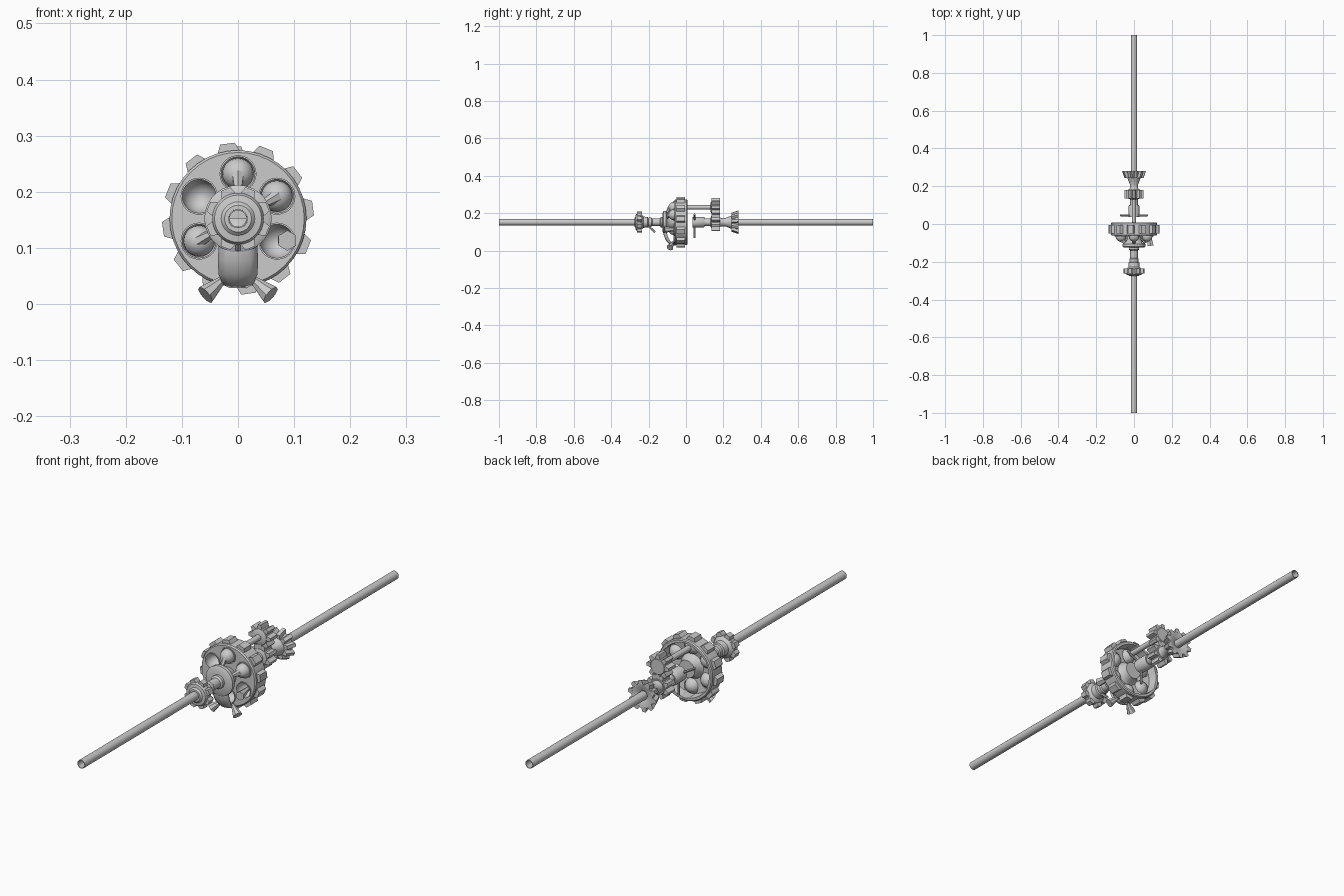
import bpy, bmesh
from math import sin, cos, pi, radians
from mathutils import Vector, Matrix

if "Cube" in bpy.data.objects:
    bpy.data.objects.remove(bpy.data.objects["Cube"])

Z = 0.152          # height of the main shaft axis


def finish(bm, name, smooth=True):
    bmesh.ops.recalc_face_normals(bm, faces=bm.faces)
    me = bpy.data.meshes.new(name)
    bm.to_mesh(me)
    bm.free()
    ob = bpy.data.objects.new(name, me)
    bpy.context.collection.objects.link(ob)
    if smooth:
        bpy.context.view_layer.objects.active = ob
        ob.select_set(True)
        bpy.ops.object.shade_smooth_by_angle(angle=radians(35))
        ob.select_set(False)
    return ob


def lathe(name, prof, n=24, x=0.0, z=Z, closed=False):
    """Spin (radius, y) points around an axis parallel to y."""
    bm = bmesh.new()
    rings = []
    for r, y in prof:
        if r < 1e-6:
            rings.append([bm.verts.new((x, y, z))] * n)
        else:
            rings.append([bm.verts.new((x + r * cos(2 * pi * i / n), y, z + r * sin(2 * pi * i / n)))
                          for i in range(n)])
    pairs = list(zip(rings, rings[1:])) + ([(rings[-1], rings[0])] if closed else [])
    for a, b in pairs:
        for i in range(n):
            j = (i + 1) % n
            q = list(dict.fromkeys((a[i], a[j], b[j], b[i])))
            if len(q) > 2:
                bm.faces.new(q)
    return finish(bm, name)


def teeth(name, count, r0, r1, y0, y1, w0, w1, phase=0.0, z=Z, root0=None, tip0=None):
    """Ring of tapered teeth; root0/tip0 give other radii at y0 for bevel gears."""
    bm = bmesh.new()
    for k in range(count):
        a = radians(phase) + 2 * pi * k / count
        u, t = Vector((cos(a), 0, sin(a))), Vector((-sin(a), 0, cos(a)))
        quad = []
        for y, ra, rb in ((y0, root0 or r0, tip0 or r1), (y1, r0, r1)):
            quad.append([bm.verts.new(u * r + t * w + Vector((0, y, z)))
                         for r, w in ((ra, -w0), (rb, -w1), (rb, w1), (ra, w0))])
        a4, b4 = quad
        bm.faces.new(a4)
        bm.faces.new(b4[::-1])
        for i in range(4):
            bm.faces.new((a4[i], b4[i], b4[(i + 1) % 4], a4[(i + 1) % 4]))
    return finish(bm, name, False)


def cone(name, p0, p1, r0, r1, n=10, smooth=False):
    p0, p1 = Vector(p0), Vector(p1)
    d = p1 - p0
    bm = bmesh.new()
    rot = d.to_track_quat('Z', 'Y').to_matrix().to_4x4()
    bmesh.ops.create_cone(bm, cap_ends=True, segments=n, radius1=r0, radius2=r1, depth=d.length,
                          matrix=Matrix.Translation((p0 + p1) / 2) @ rot)
    return finish(bm, name, smooth)


# two hollow shafts with a gap behind the wheel
for name, y0, y1 in (("front_shaft", -1.0, -0.03), ("rear_shaft", 0.04, 1.0)):
    lathe(name, [(0.017, y0), (0.017, y1), (0.0145, y1), (0.0145, y0)], 20, closed=True)

# large wheel, dished at the back
wheel = lathe("main_wheel", [(0, -0.062), (0.118, -0.062), (0.122, -0.057), (0.122, 0.004), (0.118, 0.008),
                             (0.108, 0.008), (0.104, -0.03), (0.05, -0.04), (0.04, -0.03), (0.035, -0.005),
                             (0, -0.005)], 40)
teeth("main_wheel_teeth", 12, 0.117, 0.135, -0.05, -0.006, 0.021, 0.013, 8)

# six round openings, each backed by a bowl
spots = [(0.08 * cos(radians(30 + 60 * k)), Z + 0.08 * sin(radians(30 + 60 * k))) for k in range(6)]
arc = [radians(a) for a in (0, 18, 36, 54, 72, 90)]
for i, (x, z) in enumerate(spots):
    cut = cone("opening_cutter", (x, -0.1, z), (x, 0.05, z), 0.031, 0.031, 24)
    cut.hide_render = True
    cut.hide_set(True)
    cut.display_type = 'WIRE'
    m = wheel.modifiers.new("opening", 'BOOLEAN')
    m.object, m.operation, m.solver = cut, 'DIFFERENCE', 'EXACT'
    bowl = [(0.032 * cos(a), -0.05 + 0.035 * sin(a)) for a in arc]
    lathe("bowl", bowl + [(max(r - 0.002, 0), y - 0.002) for r, y in bowl[::-1]], 24, x, z)
    lathe("opening_rim", [(0.030, -0.061), (0.030, -0.066), (0.033, -0.066), (0.033, -0.061)],
          24, x, z, True)
    if i in (0, 1, 3):   # balls held in three openings
        lathe("ball", [(0.028 * cos(a), -0.066 - 0.028 * sin(a)) for a in arc[::-1]]
              + [(0.028, -0.04), (0, -0.04)], 24, x, z)
        cone("ball_rib", (x * 0.55, -0.106, Z + (z - Z) * 0.55), (x, -0.085, z), 0.006, 0.012, 6)

# nozzle pointing forward from the lower right opening
cone("front_nozzle", (0.076, -0.035, 0.115), (0.088, -0.115, 0.113), 0.006, 0.018, 6)

# collar in front of the wheel
lathe("front_collar", [(0.017, -0.125), (0.052, -0.125), (0.06, -0.12), (0.06, -0.106), (0.05, -0.1),
                       (0.038, -0.085), (0.034, -0.058), (0.017, -0.058)], 28, closed=True)

# tongue curving from the collar down to the lower rim
bm = bmesh.new()
rows = []
for w, y, z in ((0.03, -0.117, 0.152), (0.032, -0.119, 0.11), (0.034, -0.115, 0.08),
                (0.033, -0.103, 0.055), (0.026, -0.088, 0.038), (0.014, -0.066, 0.032)):
    rows.append([bm.verts.new((w * s, y + 0.012 * s * s, z)) for s in (-1, -0.6, -0.2, 0.2, 0.6, 1)])
for a, b in zip(rows, rows[1:]):
    for i in range(5):
        bm.faces.new((a[i], a[i + 1], b[i + 1], b[i]))
tongue = finish(bm, "tongue")
sol = tongue.modifiers.new("thickness", 'SOLIDIFY')
sol.thickness, sol.offset = 0.008, 0

# pair of flared nozzles under the tongue
for s, side in ((-1, "left"), (1, "right")):
    cone(side + "_nozzle", (s * 0.024, -0.07, 0.046), (s * 0.058, -0.086, 0.016), 0.006, 0.0185, 8)

# sleeve and small lever between collar and coupling
lathe("front_sleeve", [(0.017, -0.2), (0.024, -0.2), (0.024, -0.185), (0.02, -0.18), (0.02, -0.14),
                       (0.027, -0.135), (0.027, -0.122), (0.017, -0.122)], 20, closed=True)
cone("lever", (0.0, -0.205, 0.135), (0.0, -0.165, 0.098), 0.005, 0.006, 6)

# toothed coupling on the front shaft
lathe("front_coupling", [(0.017, -0.276), (0.024, -0.276), (0.03, -0.27), (0.042, -0.268), (0.046, -0.262),
                         (0.046, -0.242), (0.04, -0.236), (0.03, -0.228), (0.028, -0.205), (0.017, -0.2)],
      28, closed=True)
teeth("front_coupling_teeth", 8, 0.042, 0.057, -0.262, -0.236, 0.014, 0.009, 22.5)

# three thin spokes behind the wheel
for a in (30, 150, 270):
    r = radians(a)
    cone("spoke", (0, 0.046, Z), (0.084 * cos(r), 0.046, Z + 0.084 * sin(r)), 0.005, 0.005, 8)

# sleeves on the rear shaft
lathe("rear_sleeve", [(0.015, 0.036), (0.029, 0.036), (0.029, 0.094), (0.025, 0.1), (0.017, 0.1)], 20,
      closed=True)
lathe("rear_spacer", [(0.016, 0.09), (0.02, 0.09), (0.02, 0.135), (0.016, 0.135)], 20, closed=True)

# meshing pair of pinions, the upper one on a side rod
UP = Z + 0.08
cone("side_rod", (0, -0.03, UP), (0, 0.14, UP), 0.0115, 0.0115, 16, True)
for name, z, phase in (("lower_pinion", Z, 22.5), ("upper_pinion", UP, 0)):
    lathe(name, [(0, 0.13), (0.02, 0.13), (0.032, 0.135), (0.034, 0.139), (0.034, 0.178), (0.03, 0.182),
                 (0, 0.182)], 24, 0, z)
    teeth(name + "_teeth", 8, 0.031, 0.049, 0.136, 0.181, 0.011, 0.006, phase, z)

# bevel gear on the rear shaft
lathe("bevel_gear", [(0.016, 0.18), (0.026, 0.18), (0.022, 0.19), (0.022, 0.21), (0.028, 0.225),
                     (0.034, 0.24), (0.048, 0.272), (0.048, 0.28), (0.03, 0.278), (0.016, 0.27)], 28, closed=True)
teeth("bevel_gear_teeth", 10, 0.045, 0.063, 0.243, 0.28, 0.012, 0.007, 9, root0=0.031, tip0=0.05)
